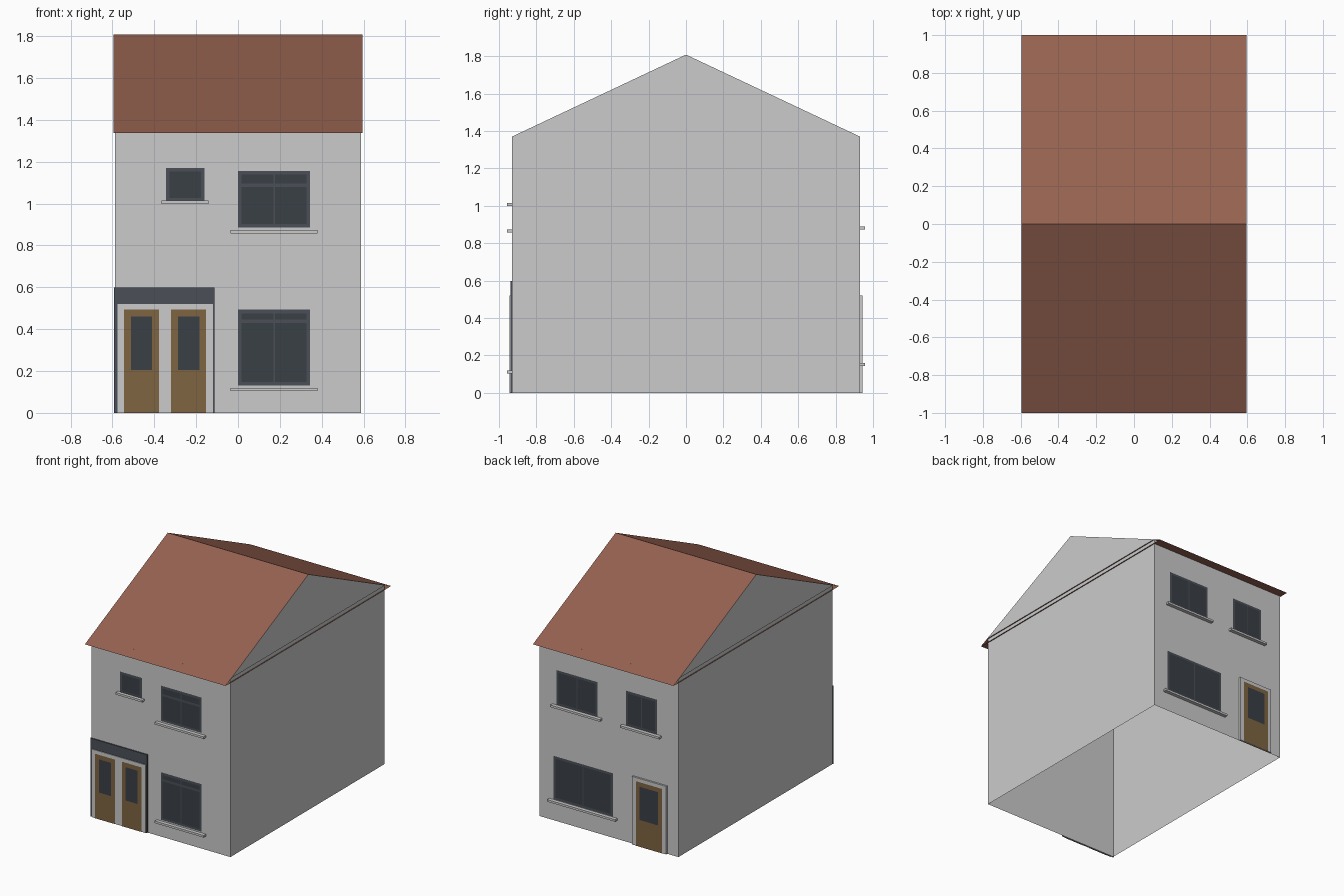
import bpy

if "Cube" in bpy.data.objects:
    bpy.data.objects.remove(bpy.data.objects["Cube"])

W, D, EAVE = 0.587, 0.93, 1.37        # wall half width, half depth, wall height
RW, RD, RZ0, RZ1 = 0.595, 1.0, 1.337, 1.808   # roof half width, half depth, eave, ridge


def material(name, rgb):
    m = bpy.data.materials.new(name)
    m.diffuse_color = (*rgb, 1)
    m.use_nodes = True
    m.node_tree.nodes["Principled BSDF"].inputs["Base Color"].default_value = m.diffuse_color
    return m


TILE = material("roof_tile", (0.30, 0.12, 0.08))
WOOD = material("door_wood", (0.21, 0.13, 0.055))
DARK = material("dark_frame", (0.07, 0.08, 0.095))
GLASS = material("dark_glass", (0.042, 0.05, 0.062))


def mesh(name, verts, faces, mat=None):
    me = bpy.data.meshes.new(name)
    me.from_pydata(verts, [], faces)
    ob = bpy.data.objects.new(name, me)
    bpy.context.collection.objects.link(ob)
    if mat:
        me.materials.append(mat)
    return ob


def panel(name, s, x0, x1, z0, z1, d, mat=None):
    """Flat panel lying d outside the front (s=-1) or back (s=1) wall."""
    y = s * (D + d)
    v = [(x0, y, z0), (x1, y, z0), (x1, y, z1), (x0, y, z1)]
    mesh(name, v, [(0, 1, 2, 3) if s < 0 else (3, 2, 1, 0)], mat)


def block(name, s, x0, x1, z0, z1, d, mat=None):
    """Solid block standing d proud of a wall."""
    bpy.ops.mesh.primitive_cube_add(
        size=1, location=((x0 + x1) / 2, s * (D + d / 2), (z0 + z1) / 2))
    ob = bpy.context.object
    ob.name = name
    ob.scale = (x1 - x0, d, z1 - z0)
    bpy.ops.object.transform_apply(location=False, rotation=False, scale=True)
    if mat:
        ob.data.materials.append(mat)


def window(name, s, x0, x1, z0, z1, sill_z, over, cols=1, transom=None):
    """Dark frame, glass panes in a grid, projecting sill."""
    f = 0.017
    panel(name + "_frame", s, x0, x1, z0, z1, 0.002, DARK)
    w = (x1 - x0 - f) / cols
    rows = [(z0 + f, z1 - f)]
    if transom:
        rows = [(z0 + f, transom - f / 2), (transom + f / 2, z1 - f)]
    for c in range(cols):
        left = x0 + f * (1 if c == 0 else 0.7) + w * c
        right = x0 + w * (c + 1) + (0 if c == cols - 1 else f * 0.3)
        for a, b in rows:
            panel(name + "_pane", s, left, right, a, b, 0.004, GLASS)
    block(name + "_sill", s, x0 - over, x1 + over, sill_z - 0.008, sill_z + 0.008, 0.027)


def door(name, s, x0, x1, d):
    """Wooden leaf with a glazed panel."""
    panel(name + "_leaf", s, x0, x1, 0, 0.493, d, WOOD)
    panel(name + "_glass", s, x0 + 0.033, x1 - 0.033, 0.206, 0.46, d + 0.002, GLASS)


# Walls: open shell without floor
base = [(-W, -D), (W, -D), (W, D), (-W, D)]
mesh("walls", [(x, y, z) for z in (0, EAVE) for x, y in base],
     [(i, (i + 1) % 4, (i + 1) % 4 + 4, i + 4) for i in range(4)])

# Gables
for s, side in ((-1, "left"), (1, "right")):
    mesh("gable_" + side, [(s * RW, -D, EAVE), (s * RW, D, EAVE), (s * RW, 0, RZ1)],
         [(0, 1, 2) if s > 0 else (2, 1, 0)])

# Roof slopes and the flat undersides
mesh("roof", [(x, y, z) for y, z in ((-RD, RZ0), (0, RZ1), (RD, RZ0)) for x in (-RW, RW)],
     [(0, 1, 3, 2), (2, 3, 5, 4)], TILE)
for name, hy, z in (("soffit", RD, RZ0), ("gable_ledge", D, EAVE)):
    mesh(name, [(-RW, -hy, z), (RW, -hy, z), (RW, hy, z), (-RW, hy, z)], [(3, 2, 1, 0)], TILE)

# Front windows
window("front_small_window", -1, -0.345, -0.16, 1.01, 1.17, 1.006, 0.02)
window("front_upper_window", -1, 0.0, 0.345, 0.885, 1.155, 0.866, 0.035, 2, 1.087)
window("front_lower_window", -1, 0.0, 0.345, 0.13, 0.493, 0.112, 0.035, 2, 0.437)

# Front entrance with two doors
block("entrance_surround", -1, -0.592, -0.112, 0, 0.598, 0.009, DARK)
block("entrance_frame", -1, -0.575, -0.12, 0, 0.52, 0.014)
door("entrance_left_door", -1, -0.545, -0.378, 0.016)
door("entrance_right_door", -1, -0.32, -0.152, 0.016)

# Back windows
window("back_upper_wide_window", 1, 0.094, 0.443, 0.89, 1.155, 0.88, 0.035, 2)
window("back_upper_narrow_window", 1, -0.408, -0.145, 0.89, 1.155, 0.88, 0.035, 2)
window("back_lower_window", 1, -0.034, 0.468, 0.162, 0.493, 0.15, 0.037, 2)

# Back door
block("back_door_frame", 1, -0.493, -0.204, 0, 0.52, 0.014)
door("back_door", 1, -0.46, -0.238, 0.016)
